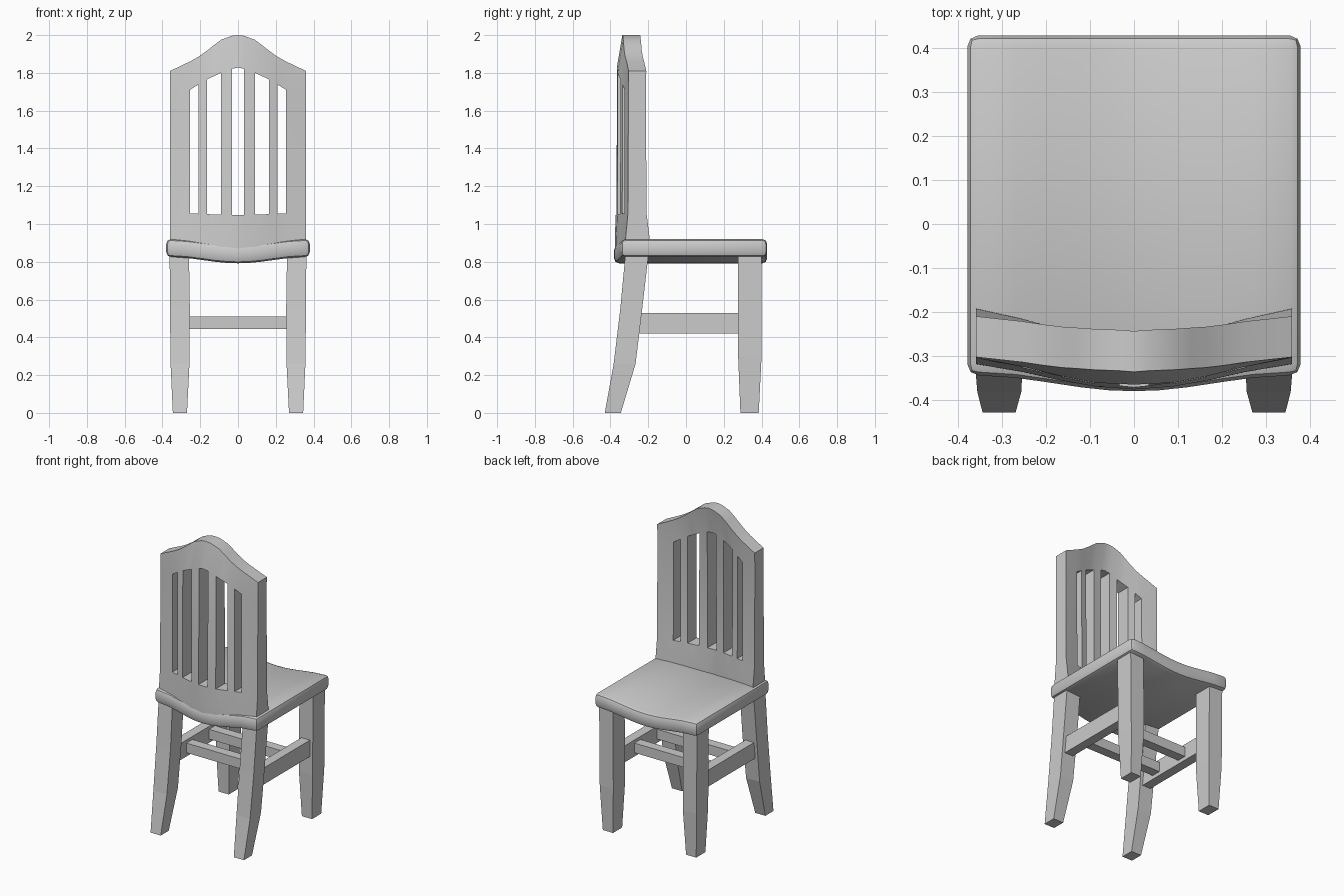
import bpy, bmesh
from mathutils import Vector

if "Cube" in bpy.data.objects:
    bpy.data.objects.remove(bpy.data.objects["Cube"])


def lerp(x, pts):
    """Piecewise-linear lookup through (x, value) points."""
    if x <= pts[0][0]:
        return pts[0][1]
    for (a, u), (b, v) in zip(pts, pts[1:]):
        if x <= b:
            return u + (v - u) * (x - a) / (b - a)
    return pts[-1][1]


def make(name, bm, mirror=False, smooth=False):
    bmesh.ops.recalc_face_normals(bm, faces=bm.faces[:])
    me = bpy.data.meshes.new(name)
    bm.to_mesh(me)
    bm.free()
    ob = bpy.data.objects.new(name, me)
    bpy.context.collection.objects.link(ob)
    if mirror:
        m = ob.modifiers.new("Mirror", 'MIRROR')
        m.use_mirror_merge = False
    if smooth:
        bpy.ops.object.select_all(action='DESELECT')
        ob.select_set(True)
        bpy.context.view_layer.objects.active = ob
        bpy.ops.object.shade_smooth_by_angle(angle=0.6)
    return ob


def loft(name, sections, mirror=True):
    """Rectangular sections (z, x0, x1, y0, y1) joined into one solid."""
    bm = bmesh.new()
    rings = [[bm.verts.new(p) for p in ((x0, y0, z), (x1, y0, z), (x1, y1, z), (x0, y1, z))]
             for z, x0, x1, y0, y1 in sections]
    for r, s in zip(rings, rings[1:]):
        for i in range(4):
            j = (i + 1) % 4
            bm.faces.new((r[i], r[j], s[j], s[i]))
    bm.faces.new(rings[0])
    bm.faces.new(rings[-1])
    return make(name, bm, mirror)


# dip of the saddle seat, and bow of the back, across the width
DIP = [(0, .033), (.06, .031), (.12, .025), (.2, .014), (.27, .005), (.34, 0)]
BOW = [(0, .066), (.09, .057), (.165, .042), (.255, .02), (.36, 0)]

# seat: bevelled slab, sliced and bent
bm = bmesh.new()
bmesh.ops.create_cube(bm, size=1)
for v in bm.verts:
    v.co = Vector((v.co.x * .76, v.co.y * .775 + .0425, v.co.z * .095 + .8725))
bmesh.ops.bevel(bm, geom=bm.edges[:], offset=.026, segments=2, profile=.5, affect='EDGES')
for c in (0, .06, .12, .2, .27):
    for x in {c, -c}:
        bmesh.ops.bisect_plane(bm, geom=bm.verts[:] + bm.edges[:] + bm.faces[:],
                               plane_co=(x, 0, 0), plane_no=(1, 0, 0))
for v in bm.verts:
    v.co.z -= lerp(abs(v.co.x), DIP)
    if v.co.y < -.2:
        v.co.y -= .036 * lerp(abs(v.co.x), DIP) / .033
make("seat", bm, smooth=True)

# back: bowed slab with five slots, extruded from a face grid
TOP = [(0, 2.0), (.033, 1.996), (.09, 1.975), (.13, 1.945), (.165, 1.917), (.21, 1.885),
       (.255, 1.86), (.36, 1.81)]
SLOT_TOP = [(0, 1.828), (.033, 1.822), (.09, 1.80), (.165, 1.765), (.21, 1.738),
            (.255, 1.71), (.36, 1.70)]
SLOTS = [(0, .033), (.09, .165), (.21, .255)]
half = [x for x, _ in TOP]
xs = [-x for x in reversed(half[1:])] + half
bm = bmesh.new()
grid = []
for x in xs:
    a = abs(x)
    dip = lerp(a, DIP)
    zs = (.875 - dip, .93 - dip * .3, 1.058 - dip * .3, lerp(a, SLOT_TOP), lerp(a, TOP))
    grid.append([bm.verts.new((x, 0, z)) for z in zs])
for i in range(len(xs) - 1):
    mid = abs(xs[i] + xs[i + 1]) / 2
    for j in range(4):
        if j == 2 and any(lo < mid < hi for lo, hi in SLOTS):
            continue
        bm.faces.new((grid[i][j], grid[i + 1][j], grid[i + 1][j + 1], grid[i][j + 1]))
rear = set(bm.verts)
bmesh.ops.extrude_face_region(bm, geom=bm.faces[:], use_keep_orig=True)
for v in bm.verts:
    x, z = abs(v.co.x), v.co.z
    roll = max(0, z - 1.8) * .17
    flare = lerp(z, [(.92, 1), (1.08, 0)]) * (.4 + .6 * x / .36)
    y = -.305 - .015 * flare if v in rear else -.212 + .02 * flare
    v.co.y = y - lerp(x, BOW) + roll
make("slatted_back", bm, smooth=True)

# legs
loft("front_leg", [(0, .27, .345, .288, .385), (.3, .257, .357, .276, .4),
                   (.87, .26, .362, .276, .4)])
loft("back_leg", [(0, .27, .345, -.43, -.345), (.26, .257, .357, -.383, -.267),
                  (.55, .255, .36, -.348, -.232), (.87, .26, .362, -.318, -.195)])

# stretchers
loft("side_stretcher", [(.42, .275, .338, -.26, .29), (.53, .275, .338, -.26, .29)])
for name, y in (("rear_cross_stretcher", .12), ("front_cross_stretcher", -.12)):
    loft(name, [(.445, -.28, .28, y - .032, y + .032), (.51, -.28, .28, y - .032, y + .032)],
         mirror=False)
